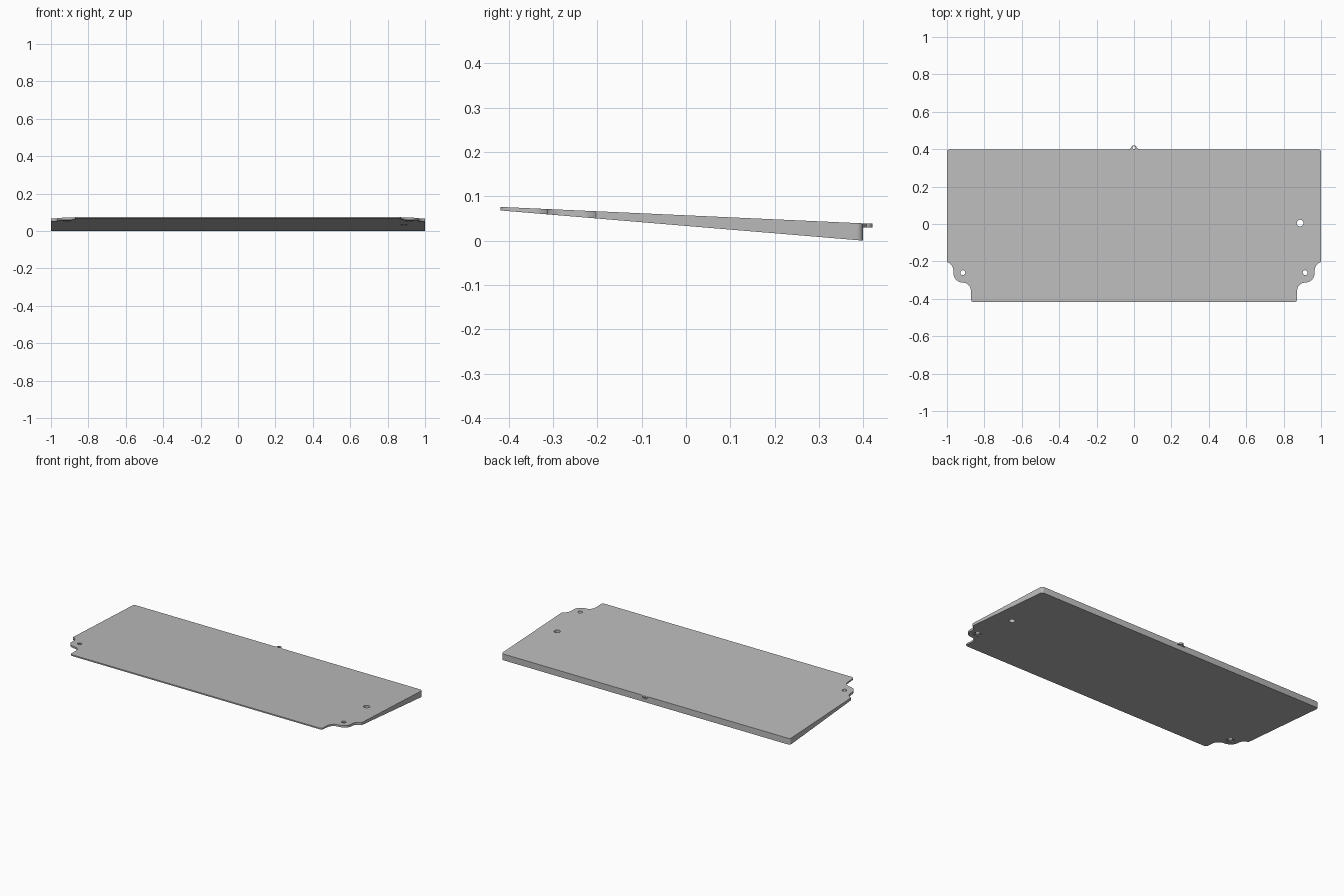
import bpy, bmesh, math

cube = bpy.data.objects.get("Cube")
if cube:
    bpy.data.objects.remove(cube, do_unlink=True)

grey = bpy.data.materials.new("plain grey")
grey.use_nodes = True
COLOUR = (0.5, 0.5, 0.5, 1)
grey.diffuse_color = COLOUR
grey.node_tree.nodes["Principled BSDF"].inputs["Base Color"].default_value = COLOUR

FRONT, BACK = -0.418, 0.399


def slope(y, z_front, z_back):
    return z_front + (z_back - z_front) * (y - FRONT) / (BACK - FRONT)


def top_z(y):
    return slope(y, 0.076, 0.039)


def bottom_z(y):
    return slope(y, 0.068, 0.0)


def arc(cx, cy, r, start, end, steps=8):
    angles = [math.radians(start + (end - start) * i / steps) for i in range(steps + 1)]
    return [(cx + r * math.cos(a), cy + r * math.sin(a)) for a in angles]


def prism(name, outline, low, high, chamfer=0):
    """Solid between two height functions over a counter-clockwise outline."""
    bm = bmesh.new()
    base = [bm.verts.new((x, y, low(y))) for x, y in outline]
    lid = [bm.verts.new((x, y, high(y))) for x, y in outline]
    n = len(outline)
    bm.faces.new(lid)
    bottom = bm.faces.new(base[::-1])
    for i in range(n):
        j = (i + 1) % n
        bm.faces.new((base[i], base[j], lid[j], lid[i]))
    bm.normal_update()
    if chamfer:
        bmesh.ops.inset_region(bm, faces=[bottom], thickness=chamfer, use_even_offset=True)
        inner = set(bottom.verts)
        for v in {v for f in bm.faces for v in f.verts if v in base and v not in inner}:
            v.co.z += chamfer
    mesh = bpy.data.meshes.new(name)
    bm.to_mesh(mesh)
    bm.free()
    mesh.materials.append(grey)
    obj = bpy.data.objects.new(name, mesh)
    bpy.context.collection.objects.link(obj)
    return obj


def drill(target, x, y, r, low=-0.1, high=0.2):
    """Cut a round hole and bake the result."""
    cutter = prism("hole_cutter", arc(x, y, r, 0, 345, 23), lambda _: low, lambda _: high)
    cutter.hide_render = True
    mod = target.modifiers.new("hole", "BOOLEAN")
    mod.operation, mod.solver, mod.object = "DIFFERENCE", "EXACT", cutter
    bpy.context.view_layer.update()
    graph = bpy.context.evaluated_depsgraph_get()
    mesh = bpy.data.meshes.new_from_object(target.evaluated_get(graph))
    target.modifiers.clear()
    target.data = mesh
    bpy.data.objects.remove(cutter, do_unlink=True)


# Wedge panel: right half of the outline, front to back, then mirrored
half = arc(0.857, FRONT + 0.015, 0.015, -90, 0, 4)
half += arc(0.917, -0.358, 0.045, 180, 95)           # hollow beside the ear
half += arc(0.915, -0.262, 0.051, -80, 0)            # rounded screw ear
half += arc(1.012, -0.248, 0.046, 180, 120, 5)       # hollow behind the ear
half += [(1.0, -0.203)]
half += arc(0.985, BACK - 0.015, 0.015, 0, 90, 4)
outline = half + [(-x, y) for x, y in reversed(half)]
panel = prism("wedge_panel", outline, bottom_z, top_z, chamfer=0.004)

# Ear screw holes with shallow recesses underneath, and one larger side hole
for side in (-1, 1):
    drill(panel, side * 0.915, -0.26, 0.013)
    drill(panel, side * 0.915, -0.26, 0.022, high=0.060)
drill(panel, 0.888, 0.005, 0.018)

# Small perforated tab at the middle of the back edge
tab_half = [(0.03, 0.392), (0.03, BACK), (0.022, 0.402)] + arc(0, 0.404, 0.016, 10, 90)
tab_outline = tab_half + [(-x, y) for x, y in reversed(tab_half[:-1])]
tab = prism("back_tab", tab_outline, lambda y: 0.030, lambda y: 0.0385)
drill(tab, 0, 0.408, 0.008)

# Smooth the rounded edges while keeping the sharp ones
bpy.ops.object.select_all(action="DESELECT")
for obj in (panel, tab):
    obj.select_set(True)
bpy.context.view_layer.objects.active = panel
bpy.ops.object.shade_smooth_by_angle(angle=math.radians(30))
